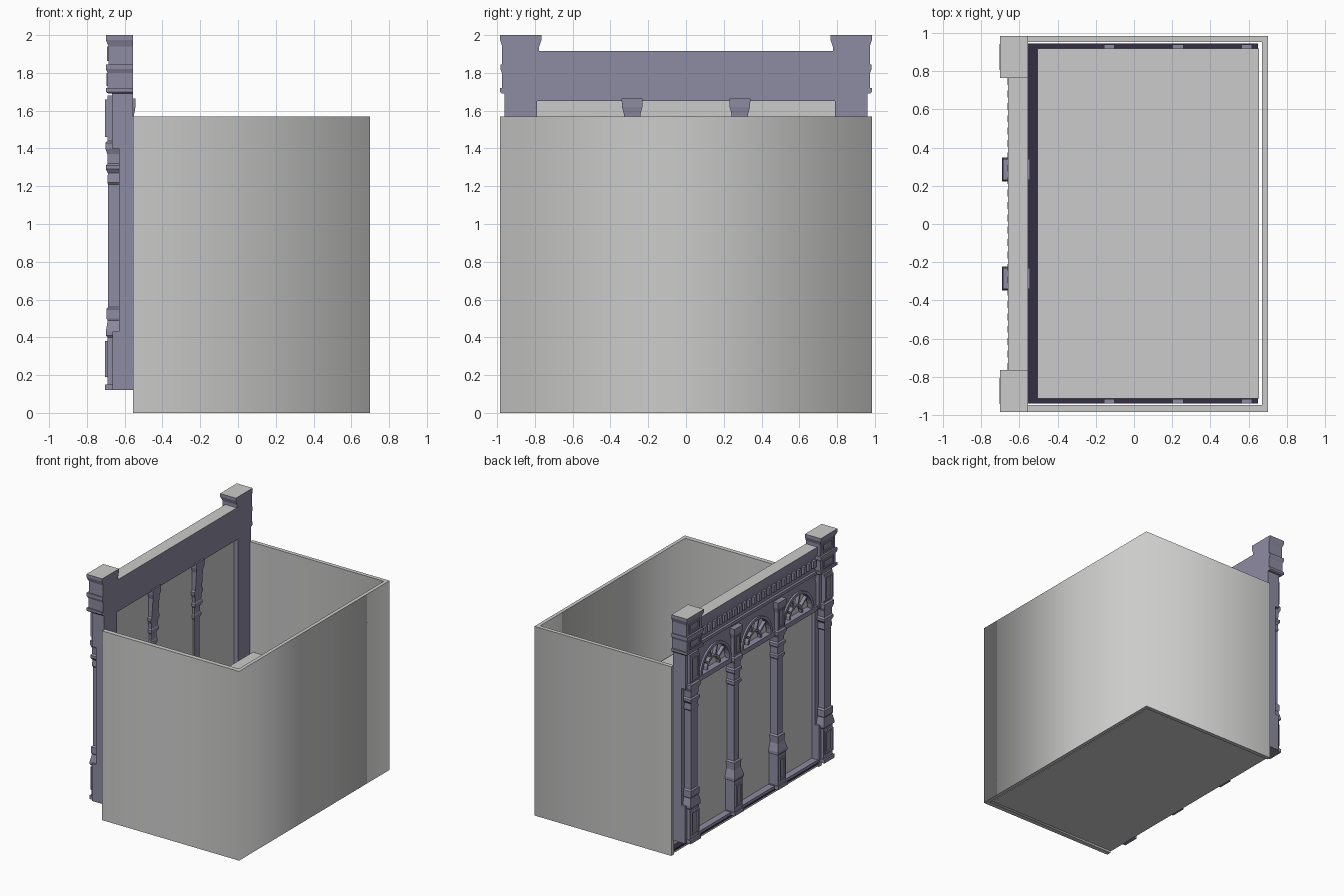
import bpy, bmesh, math
from mathutils import Vector, Matrix

if "Cube" in bpy.data.objects:
    bpy.data.objects.remove(bpy.data.objects["Cube"])


def mat(name, rgb):
    m = bpy.data.materials.new(name)
    m.diffuse_color = (*rgb, 1)
    m.use_nodes = True
    m.node_tree.nodes["Principled BSDF"].inputs["Base Color"].default_value = m.diffuse_color
    return m


GREY = mat("light grey", (0.60, 0.60, 0.595))
PURPLE = mat("slate purple", (0.27, 0.26, 0.36))
DARK = mat("dark purple", (0.035, 0.028, 0.055))


def finish(bm, name, mats, top_from=None, fix=True):
    if fix:
        bmesh.ops.recalc_face_normals(bm, faces=bm.faces)
    if top_from is not None:          # pale coping on the highest upward faces
        for f in bm.faces:
            if f.normal.z > 0.9 and f.calc_center_median().z > top_from:
                f.material_index = 1
    me = bpy.data.meshes.new(name)
    bm.to_mesh(me)
    bm.free()
    for m in mats:
        me.materials.append(m)
    ob = bpy.data.objects.new(name, me)
    bpy.context.collection.objects.link(ob)
    return ob


def box(bm, x0, x1, y0, y1, z0, z1, rot=None):
    m = Matrix.Translation(((x0 + x1) / 2, (y0 + y1) / 2, (z0 + z1) / 2))
    if rot is not None:
        m = m @ Matrix.Rotation(rot, 4, 'X')
    m = m @ Matrix.Diagonal((x1 - x0, y1 - y0, z1 - z0, 1))
    bmesh.ops.create_cube(bm, size=1, matrix=m)


def loft(bm, yc, prof):
    """Rectangular stack from (z, half width, front x, back x) rows."""
    rings = [[bm.verts.new(p) for p in ((xf, yc - w, z), (xb, yc - w, z), (xb, yc + w, z), (xf, yc + w, z))]
             for z, w, xf, xb in prof]
    bm.faces.new(rings[0][::-1])
    bm.faces.new(rings[-1])
    for a, b in zip(rings, rings[1:]):
        for i in range(4):
            j = (i + 1) % 4
            bm.faces.new((a[i], a[j], b[j], b[i]))


def frame(bm, yc, hw, z0, z1, x0, x1, t=0.015):
    box(bm, x0, x1, yc - hw, yc - hw + t, z0, z1)
    box(bm, x0, x1, yc + hw - t, yc + hw, z0, z1)
    box(bm, x0, x1, yc - hw + t, yc + hw - t, z0, z0 + t)
    box(bm, x0, x1, yc - hw + t, yc + hw - t, z1 - t, z1)


def half_ring(bm, yc, zc, r0, outer, x0, x1, n=16):
    """Extruded strip from a semicircle of radius r0 to outer(angle)."""
    rows = []
    for i in range(n + 1):
        a = math.pi * i / n
        p = (yc + r0 * math.cos(a), zc + r0 * math.sin(a))
        q = outer(a)
        rows.append([bm.verts.new((x, *k)) for x, k in ((x0, p), (x0, q), (x1, q), (x1, p))])
    for a, b in zip(rows, rows[1:]):
        for i in range(4):
            j = (i + 1) % 4
            bm.faces.new((a[i], a[j], b[j], b[i]))
    bm.faces.new(rows[0])
    bm.faces.new(rows[-1][::-1])


# U-shaped walls, smooth shaded round the corners, with a flat rim
XF, H = -0.555, 1.568
outer = [(XF, -0.985), (0.70, -0.985), (0.70, 0.985), (XF, 0.985)]
inner = [(XF, -0.947), (0.67, -0.947), (0.67, 0.952), (XF, 0.952)]
bm = bmesh.new()
for path, flip in ((outer, False), (inner, True)):
    cols = [[bm.verts.new((*p, z)) for z in (0, H)] for p in path]
    for a, b in zip(cols, cols[1:]):
        vs = [a[0], b[0], b[1], a[1]]
        bm.faces.new(vs[::-1] if flip else vs).smooth = True
for z in (0, H):
    o = [bm.verts.new((*p, z)) for p in outer]
    n = [bm.verts.new((*p, z)) for p in inner]
    for i in range(3):
        vs = [o[i], o[i + 1], n[i + 1], n[i]]
        bm.faces.new(vs if z else vs[::-1])
for i in (0, 3):
    vs = [bm.verts.new((*p, z)) for p, z in ((outer[i], 0), (outer[i], H), (inner[i], H), (inner[i], 0))]
    bm.faces.new(vs if i == 0 else vs[::-1])
finish(bm, "walls", [GREY], fix=False)

# Base plate, dark ledge and raised floor
for name, m, dims in (("base_plate", GREY, (-0.555, 0.65, -0.94, 0.945, 0.012, 0.025)),
                      ("dark_ledge", DARK, (-0.555, 0.65, -0.94, 0.945, 0.025, 0.04)),
                      ("raised_floor", GREY, (-0.505, 0.655, -0.912, 0.918, 0.04, 0.68))):
    bm = bmesh.new()
    box(bm, *dims)
    finish(bm, name, [m])
bm = bmesh.new()
for x in (-0.13, 0.23, 0.59):
    for s in (-1, 1):
        box(bm, x - 0.028, x + 0.028, s * 0.928 - 0.012, s * 0.928 + 0.012, 0.04, 0.5)
finish(bm, "inner_posts", [PURPLE])

# End piers with slab, pedestal, attached column and stepped head
bm = bmesh.new()
B = -0.555
for yc in (-0.875, 0.875):
    loft(bm, yc, [(0.12, .085, -.665, B), (0.43, .085, -.665, B), (0.43, .085, -.63, B), (1.40, .085, -.63, B),
                  (1.40, .085, -.667, B), (1.69, .085, -.667, B), (1.69, .10, -.685, B), (1.70, .11, -.70, B),
                  (1.72, .11, -.70, B), (1.72, .098, -.69, B), (1.80, .10, -.69, B), (1.82, .108, -.70, B),
                  (1.845, .108, -.70, B), (1.845, .098, -.685, B), (1.94, .098, -.685, B),
                  (1.975, .11, -.70, B), (2.0, .11, -.70, B)])
    F = -.62
    loft(bm, yc, [(0.12, .068, -.703, F), (0.15, .068, -.703, F), (0.15, .06, -.69, F), (0.40, .06, -.69, F),
                  (0.41, .068, -.70, F), (0.43, .068, -.70, F), (0.49, .052, -.69, F), (0.50, .056, -.697, F),
                  (0.55, .056, -.697, F), (0.56, .042, -.687, F), (1.21, .042, -.687, F), (1.22, .05, -.692, F),
                  (1.27, .046, -.689, F), (1.29, .06, -.70, F), (1.31, .06, -.70, F), (1.32, .048, -.69, F),
                  (1.37, .05, -.692, F), (1.40, .062, -.702, F), (1.43, .062, -.702, F), (1.44, .055, -.69, F),
                  (1.68, .055, -.69, F)])
    frame(bm, yc, .05, 0.19, 0.38, -.703, -.688)
    frame(bm, yc, .052, 1.46, 1.66, -.703, -.688)
    frame(bm, yc, .07, 1.862, 1.94, -.693, -.683)
    frame(bm, yc, .07, 1.73, 1.80, -.697, -.688, .012)
finish(bm, "end_piers", [PURPLE, GREY], top_from=1.98)

# Two slender columns between the bays
bm = bmesh.new()
for yc in (-0.285, 0.285):
    loft(bm, yc, [(0.12, .062, -.69, -.56), (0.15, .062, -.69, -.56), (0.15, .054, -.68, -.56),
                  (0.40, .054, -.68, -.56), (0.41, .06, -.688, -.56), (0.43, .06, -.688, -.56),
                  (0.49, .043, -.672, -.57), (0.55, .046, -.675, -.57), (0.56, .033, -.663, -.575),
                  (1.18, .033, -.663, -.575), (1.20, .045, -.675, -.568), (1.22, .045, -.675, -.568),
                  (1.23, .037, -.667, -.572), (1.28, .037, -.667, -.572), (1.30, .05, -.68, -.56),
                  (1.32, .05, -.68, -.56), (1.33, .04, -.67, -.565), (1.37, .043, -.672, -.565),
                  (1.40, .056, -.685, -.56), (1.42, .056, -.685, -.56), (1.43, .043, -.672, -.56),
                  (1.58, .043, -.672, -.55), (1.62, .054, -.682, -.543), (1.665, .056, -.685, -.543)])
    frame(bm, yc, .042, 0.19, 0.37, -.69, -.678)
    frame(bm, yc, .034, 1.45, 1.60, -.68, -.668, .01)
finish(bm, "bay_columns", [PURPLE])

# Top beam with mouldings and dentils
bm = bmesh.new()
box(bm, -.64, B, -.80, .80, 1.65, 1.88)
loft(bm, 0, [(1.81, .79, -.64, B), (1.86, .79, -.66, B), (1.915, .79, -.66, B)])
box(bm, -.66, -.63, -.79, .79, 1.69, 1.715)
n = 24
for i in range(n):
    y = -.745 + 1.49 * i / (n - 1)
    box(bm, -.662, -.638, y - .018, y + .018, 1.755, 1.815)
finish(bm, "top_beam", [PURPLE, GREY], top_from=1.9)

# Window panes and sill
bm = bmesh.new()
box(bm, -.60, -.59, -.80, .80, 0.12, 1.65)
finish(bm, "window_panes", [GREY])
bm = bmesh.new()
box(bm, -.655, -.565, -.80, .80, 0.12, 0.145)
finish(bm, "sill", [PURPLE])

# Fanlights: arched plate, trim, inner arc and radial bars
bm = bmesh.new()
for yc in (-0.54, 0, 0.54):
    hw = .25
    zc, r = 1.425, .19

    def to_rect(a):
        c, s = math.cos(a), math.sin(a)
        k = min(hw / max(abs(c), 1e-6), .23 / max(s, 1e-6))
        return yc + k * c, zc + k * s

    def arc(rad):
        return lambda a: (yc + rad * math.cos(a), zc + rad * math.sin(a))

    half_ring(bm, yc, zc, r, to_rect, -.64, -.602, 20)
    half_ring(bm, yc, zc, r - .012, arc(r + .012), -.655, -.61)
    half_ring(bm, yc, zc, .075, arc(.092), -.632, -.604, 10)
    box(bm, -.655, -.602, yc - hw, yc + hw, 1.385, zc)
    for k in range(1, 5):
        a = math.pi * k / 5
        y, z = yc + .13 * math.cos(a), zc + .13 * math.sin(a)
        box(bm, -.632, -.604, y - .06, y + .06, z - .007, z + .007, rot=a)
finish(bm, "fanlights", [PURPLE])
